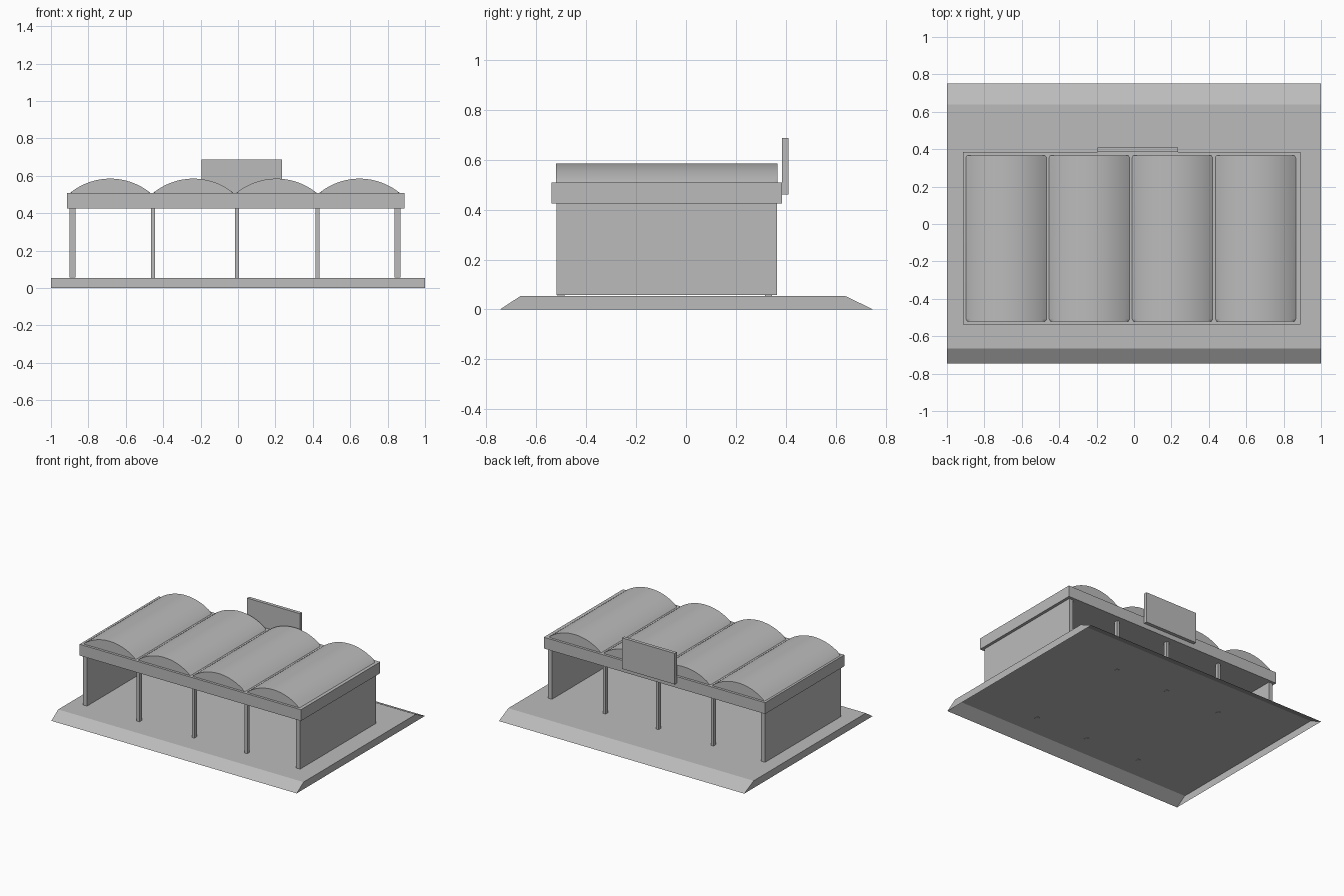
import bpy, bmesh, math

cube = bpy.data.objects.get("Cube")
if cube:
    bpy.data.objects.remove(cube, do_unlink=True)

grey = bpy.data.materials.new("plain grey")
grey.use_nodes = True
GREY = (0.5, 0.5, 0.5, 1)
grey.diffuse_color = GREY
grey.node_tree.nodes["Principled BSDF"].inputs["Base Color"].default_value = GREY


def add_object(name, bm):
    mesh = bpy.data.meshes.new(name)
    bmesh.ops.recalc_face_normals(bm, faces=bm.faces)
    bm.to_mesh(mesh)
    bm.free()
    mesh.materials.append(grey)
    obj = bpy.data.objects.new(name, mesh)
    bpy.context.collection.objects.link(obj)
    return obj


def box(name, x, y, z):
    """Box given by its (low, high) span on each axis."""
    bm = bmesh.new()
    bmesh.ops.create_cube(bm, size=1)
    for v in bm.verts:
        for axis, (low, high) in enumerate((x, y, z)):
            v.co[axis] = low if v.co[axis] < 0 else high
    return add_object(name, bm)


def prism(bm, start, end):
    """Close two matching outlines into a solid."""
    a = [bm.verts.new(p) for p in start]
    b = [bm.verts.new(p) for p in end]
    bm.faces.new(a)
    bm.faces.new(b)
    return [bm.faces.new((a[i - 1], a[i], b[i], b[i - 1])) for i in range(len(a))]


# Ground slab: ramps at front and back, hollow underneath
profile = [(-0.745, 0), (-0.665, 0.053), (0.64, 0.053), (0.75, 0)]
bm = bmesh.new()
sides = prism(bm, [(-1, y, z) for y, z in profile], [(1, y, z) for y, z in profile])
bmesh.ops.delete(bm, geom=[sides[0]], context='FACES_ONLY')
add_object("ramped_slab", bm)

# End walls
for name, x in (("right_end_wall", (-0.9, -0.868)), ("left_end_wall", (0.837, 0.869))):
    box(name, x, (-0.518, 0.365), (0.057, 0.43))

# Two rows of posts
for row, y in (("front", -0.5), ("back", 0.33)):
    for i, x in enumerate((-0.455, -0.006, 0.425)):
        box(f"{row}_post_{i + 1}", (x - 0.011, x + 0.011),
            (y - 0.014, y + 0.014), (0.05, 0.43))

# Roof band and sign board
box("roof_band", (-0.915, 0.89), (-0.538, 0.385), (0.425, 0.508))
box("sign_board", (-0.195, 0.235), (0.385, 0.41), (0.46, 0.688))

# Barrel vaults with rounded ends
HALF, RISE, BASE = 0.219, 0.08, 0.505
RADIUS = (HALF ** 2 + RISE ** 2) / (2 * RISE)
SWEEP = math.asin(HALF / RADIUS)
STEPS = 24
for i in range(4):
    centre = -0.683 + 0.4443 * i
    arc = []
    for s in range(STEPS + 1):
        t = SWEEP * (2 * s / STEPS - 1)
        arc.append((centre + RADIUS * math.sin(t),
                    BASE + RISE - RADIUS * (1 - math.cos(t))))
    outline = [(centre - HALF, 0.48)] + arc + [(centre + HALF, 0.48)]
    bm = bmesh.new()
    prism(bm, [(x, -0.52, z) for x, z in outline], [(x, 0.367, z) for x, z in outline])
    rims = [e for e in bm.edges
            if abs(e.verts[0].co.y - e.verts[1].co.y) < 0.001
            and min(v.co.z for v in e.verts) > 0.5]
    bmesh.ops.bevel(bm, geom=rims, offset=0.014, segments=4, profile=0.5,
                    affect='EDGES', clamp_overlap=True)
    vault = add_object(f"roof_vault_{i + 1}", bm)
    bpy.ops.object.select_all(action='DESELECT')
    vault.select_set(True)
    bpy.context.view_layer.objects.active = vault
    bpy.ops.object.shade_smooth_by_angle(angle=math.radians(35))
